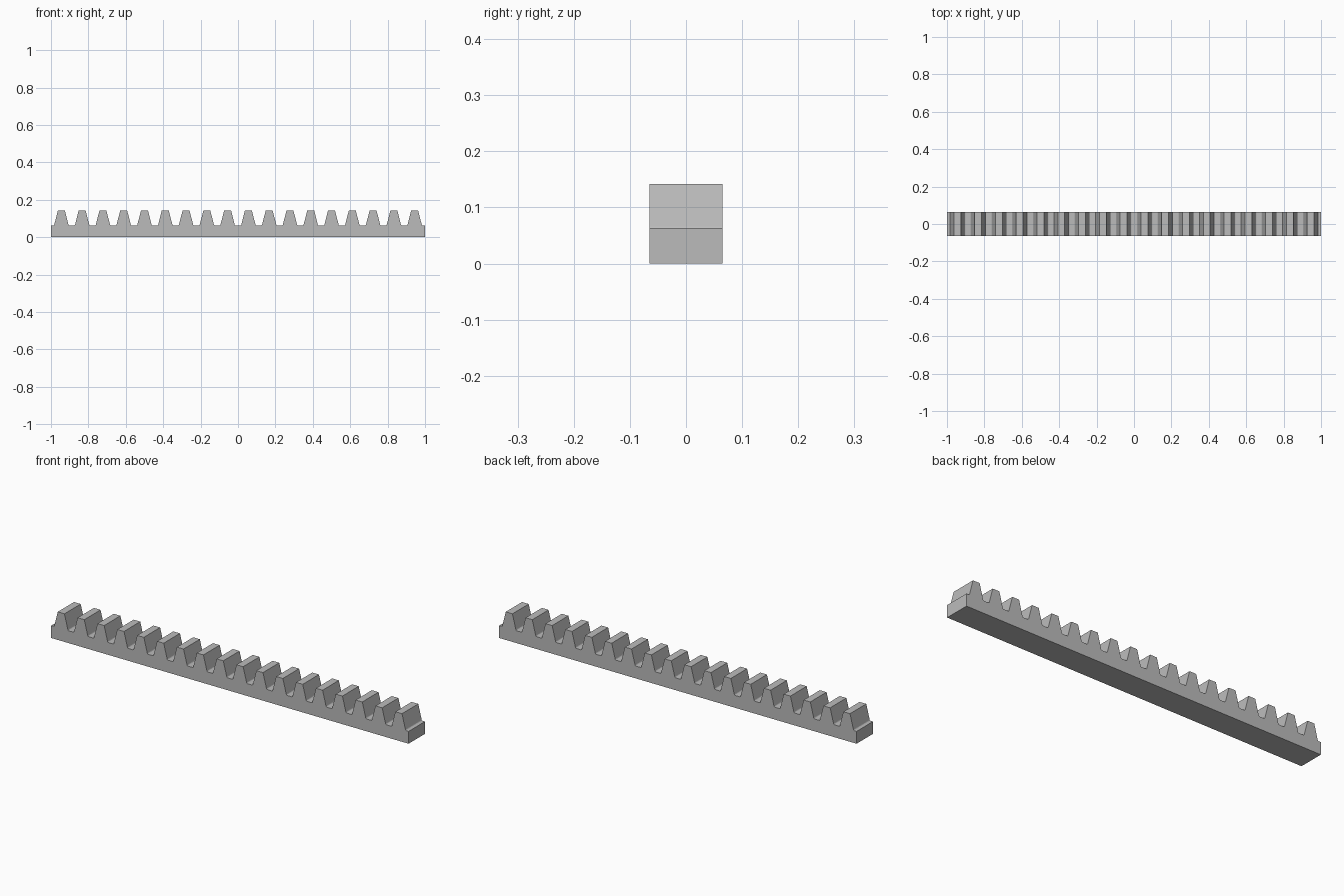
import bpy, bmesh, math

if "Cube" in bpy.data.objects:
    bpy.data.objects.remove(bpy.data.objects["Cube"])

TEETH = 18
PITCH = 2.0 / TEETH
MODULE = PITCH / math.pi
HALF_DEPTH = 0.065
TOP = 0.142
ROOT = TOP - 2.25 * MODULE
SLOPE = math.tan(math.radians(14.5))

# Tooth half widths at tip and root
tip = PITCH / 4 - MODULE * SLOPE
foot = PITCH / 4 + 1.25 * MODULE * SLOPE

# Half a tooth: tip, flank, small root fillet
fillet = 0.004
half = [(tip, TOP), (foot - fillet * SLOPE, ROOT + fillet),
        (foot + 0.0008, ROOT + 0.0012), (foot + 0.0035, ROOT)]

# Side outline of the rack, left to right along the teeth
outline = [(-1, 0), (-1, ROOT)]
for i in range(TEETH):
    cx = -1 + (i + 0.5) * PITCH
    outline += [(cx - x, z) for x, z in reversed(half)]
    outline += [(cx + x, z) for x, z in half]
outline += [(1, ROOT), (1, 0)]

# Extrude the outline through the depth
bm = bmesh.new()
face = bm.faces.new([bm.verts.new((x, -HALF_DEPTH, z)) for x, z in outline])
ext = bmesh.ops.extrude_face_region(bm, geom=[face])
moved = [g for g in ext["geom"] if isinstance(g, bmesh.types.BMVert)]
bmesh.ops.translate(bm, verts=moved, vec=(0, 2 * HALF_DEPTH, 0))
bmesh.ops.recalc_face_normals(bm, faces=bm.faces)
mesh = bpy.data.meshes.new("gear_rack")
bm.to_mesh(mesh)
bm.free()

# Plain grey metal
metal = bpy.data.materials.new("grey_metal")
metal.diffuse_color = (0.5, 0.5, 0.5, 1)
metal.use_nodes = True
metal.node_tree.nodes["Principled BSDF"].inputs["Base Color"].default_value = metal.diffuse_color
mesh.materials.append(metal)
rack = bpy.data.objects.new("gear_rack", mesh)
bpy.context.collection.objects.link(rack)
